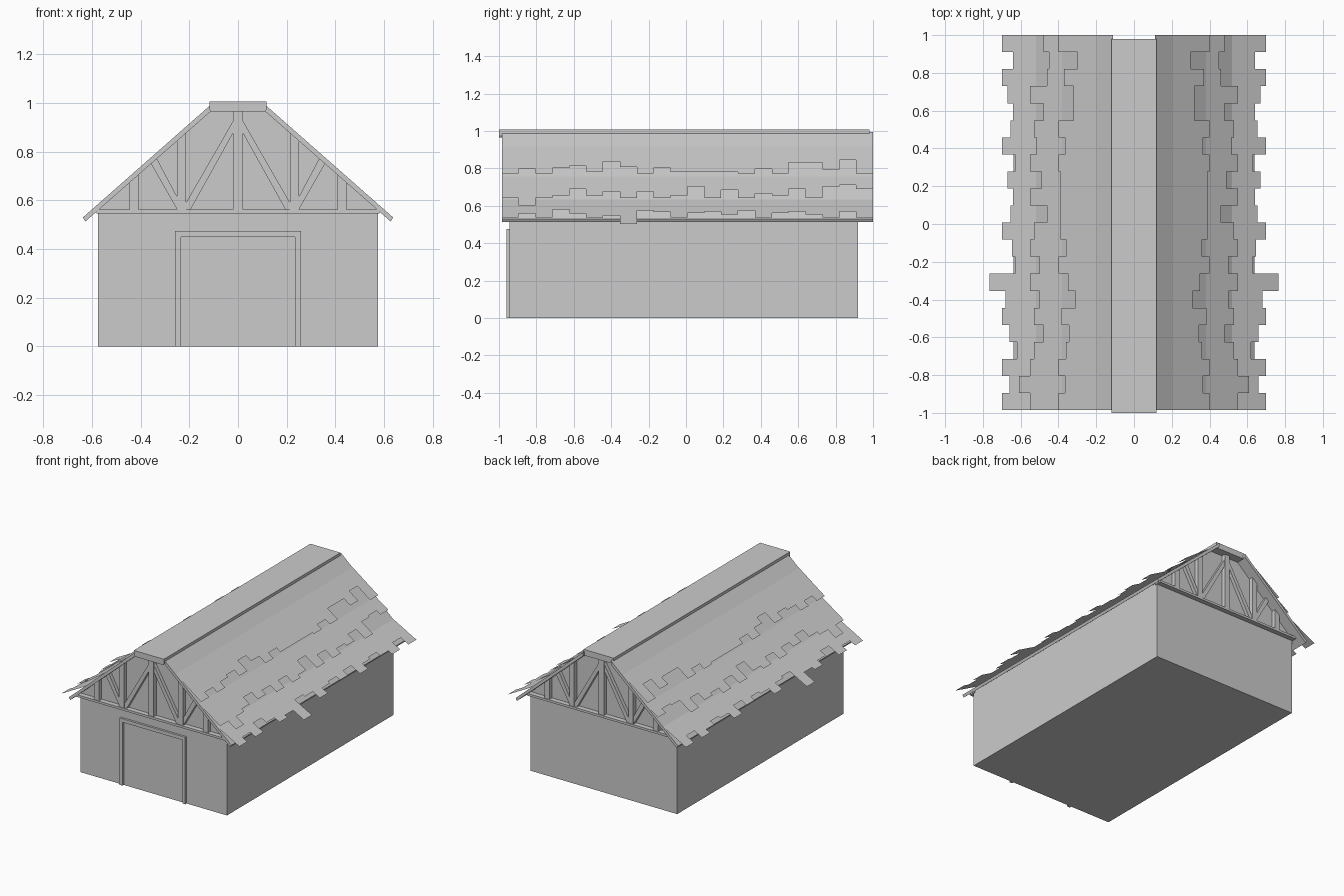
import bpy, bmesh, math
from mathutils import Vector

if "Cube" in bpy.data.objects:
    bpy.data.objects.remove(bpy.data.objects["Cube"])


def make_object(name, verts, faces):
    mesh = bpy.data.meshes.new(name)
    mesh.from_pydata(verts, [], faces)
    obj = bpy.data.objects.new(name, mesh)
    bpy.context.collection.objects.link(obj)
    return obj


def prism(name, profile, y0, y1):
    """Extrude an (x, z) outline along y."""
    n = len(profile)
    verts = [(x, y, z) for y in (y0, y1) for x, z in profile]
    faces = [tuple(range(n)), tuple(range(2 * n - 1, n - 1, -1))]
    faces += [(i, i + n, (i + 1) % n + n, (i + 1) % n) for i in range(n)]
    obj = make_object(name, verts, faces)
    bm = bmesh.new()
    bm.from_mesh(obj.data)
    bmesh.ops.recalc_face_normals(bm, faces=bm.faces)
    bm.to_mesh(obj.data)
    bm.free()
    return obj


def box(name, x0, x1, z0, z1, y0, y1):
    return prism(name, [(x0, z0), (x1, z0), (x1, z1), (x0, z1)], y0, y1)


def mirror_x(obj):
    mod = obj.modifiers.new("mirror", 'MIRROR')
    mod.use_axis[0] = True
    mod.use_mirror_merge = False


def roof_z(x):
    return 0.99 - 0.882 * (x - 0.115)


# Walls with both gables
FRONT, BACK = -0.945, 0.92
prism("barn_walls", [(-0.575, 0), (0.575, 0), (0.575, 0.56), (0.12, 0.965),
                     (-0.12, 0.965), (-0.575, 0.56)], FRONT, BACK)

# Roof slopes and ridge cap
mirror_x(prism("roof_slope", [(0.11, 0.994), (0.637, 0.53), (0.627, 0.513),
                              (0.11, 0.967)], -0.985, 1.0))
prism("ridge_cap", [(-0.112, 0.965), (0.112, 0.965), (0.118, 0.975), (0.118, 1.007),
                    (-0.118, 1.007), (-0.118, 0.975)], -1.0, 0.98)

# Timber framing on both gables
for side, y0, y1 in (("front", FRONT - 0.03, FRONT + 0.01),
                     ("back", BACK - 0.01, BACK + 0.03)):
    box(side + "_tie_beam", -0.58, 0.58, 0.546, 0.562, y0 - 0.005, y1 + 0.005)
    box(side + "_king_post", -0.02, 0.02, 0.56, 0.97, y0, y1)
    for i, x in enumerate((0.213, 0.408)):
        w = 0.038
        mirror_x(prism(f"{side}_post_{i}", [
            (x, 0.56), (x + w, 0.56), (x + w, roof_z(x + w) - 0.02),
            (x, roof_z(x) - 0.02)], y0, y1))
    mirror_x(prism(side + "_inner_brace", [
        (0.018, 0.93), (0.018, 0.88), (0.195, 0.562), (0.215, 0.562),
        (0.215, 0.588)], y0 + 0.005, y1 - 0.005))
    mirror_x(prism(side + "_outer_brace", [
        (0.222, 0.562), (0.25, 0.562), (0.36, 0.755), (0.335, 0.775)],
        y0 + 0.005, y1 - 0.005))

# Door frame
prism("door_frame", [(-0.258, 0), (-0.235, 0), (-0.235, 0.45), (0.235, 0.45),
                     (0.235, 0), (0.258, 0), (0.258, 0.475), (-0.258, 0.475)],
      FRONT - 0.015, FRONT + 0.01)

# Thin shingle courses: strip end positions from back to front
COURSES = {
    "upper": (0.20, -0.72, [.40, .30, .37, .32, .32, .40, .365, .40, .39, .39, .39,
                            .39, .36, .40, .35, .31, .385, .345, .36, .40, .365, .40]),
    "middle": (0.38, -0.68, [.48, .45, .46, .55, .48, .53, .515, .55, .49, .55, .46,
                             .53, .55, .50, .55, .50, .53, .48, .53, .55, .61, .55]),
    "lower": (0.52, -0.54, [.70, .64, .70, .67, .64, .655, .70, .63, .67, .64, .655,
                            .70, .645, .63, .765, .68, .70, .66, .62, .70, .66, .70]),
}
for name, (start, slope, ends) in COURSES.items():
    verts, faces = [], []
    step = 1.985 / len(ends)
    for i, end in enumerate(ends):
        ya, yb = 1.0 - i * step, 1.0 - (i + 1) * step
        za = roof_z(start) + 0.002
        zb = za + slope * (end - start)
        k = len(verts)
        verts += [(start, ya, za), (start, yb, za), (end, yb, zb), (end, ya, zb)]
        faces.append((k, k + 1, k + 2, k + 3))
    mirror_x(make_object(name + "_shingles", verts, faces))
